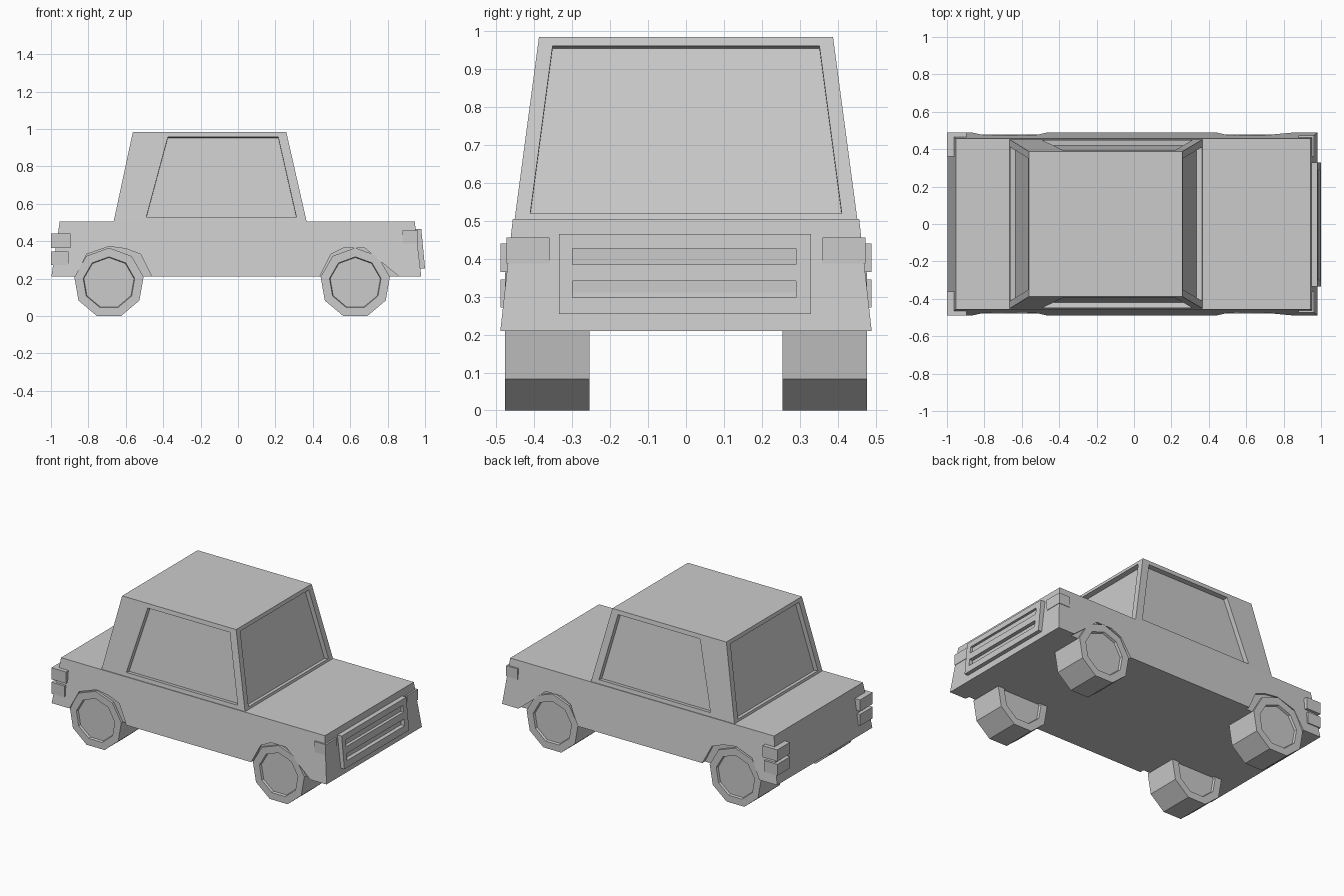
import bpy, bmesh, math
from mathutils import Vector

if "Cube" in bpy.data.objects:
    bpy.data.objects.remove(bpy.data.objects["Cube"])


def finish(bm, name):
    bmesh.ops.recalc_face_normals(bm, faces=bm.faces)
    mesh = bpy.data.meshes.new(name)
    bm.to_mesh(mesh)
    bm.free()
    ob = bpy.data.objects.new(name, mesh)
    bpy.context.collection.objects.link(ob)
    return ob


def add_prism(bm, profile, y0, y1):
    """Extrude an (x, z) profile from y0 to y1."""
    a = [bm.verts.new((x, y0, z)) for x, z in profile]
    b = [bm.verts.new((x, y1, z)) for x, z in profile]
    caps = [bm.faces.new(a), bm.faces.new(b)]
    n = len(a)
    for i in range(n):
        j = (i + 1) % n
        bm.faces.new((a[i], a[j], b[j], b[i]))
    return caps


def prism(name, profile, y0, y1):
    bm = bmesh.new()
    add_prism(bm, profile, y0, y1)
    return finish(bm, name)


def rect(x0, x1, z0, z1):
    return [(x0, z0), (x1, z0), (x1, z1), (x0, z1)]


def taper(bm, z0, w0, z1, w1):
    """Set the half width from the height."""
    for v in bm.verts:
        w = w0 + (w1 - w0) * (v.co.z - z0) / (z1 - z0)
        v.co.y = math.copysign(w, v.co.y)


def cut(target, cutter):
    cutter.hide_render = True
    cutter.hide_viewport = True
    mod = target.modifiers.new("cut", 'BOOLEAN')
    mod.operation = 'DIFFERENCE'
    mod.solver = 'EXACT'
    mod.object = cutter


# Lower body
bm = bmesh.new()
add_prism(bm, [(-0.998, 0.21), (0.98, 0.21), (0.945, 0.505), (-0.953, 0.505)], -1, 1)
taper(bm, 0.21, 0.49, 0.505, 0.457)
body = finish(bm, "body")

# Shallow wheel arch recesses
REAR, FRONT = -0.69, 0.627
arches = {
    REAR: [(-.19, .19), (-.12, .33), (0, .372), (.09, .36), (.17, .33), (.24, .19)],
    FRONT: [(-.20, .19), (-.13, .33), (-.06, .365), (.05, .365), (.15, .28), (.26, .19)],
}
bm = bmesh.new()
for cx, pts in arches.items():
    for s in (-1, 1):
        add_prism(bm, [(cx + x, z) for x, z in pts], s * 0.462, s * 0.6)
cut(body, finish(bm, "arch_cutter"))

# Cabin with recessed windows on four sides
bm = bmesh.new()
Z0, Z1 = 0.505, 0.985
add_prism(bm, [(-0.665, Z0), (0.367, Z0), (0.258, Z1), (-0.562, Z1)], -1, 1)
taper(bm, Z0, 0.452, Z1, 0.388)
bmesh.ops.recalc_face_normals(bm, faces=bm.faces)
bm.normal_update()
for f in [f for f in bm.faces if abs(f.normal.z) < 0.5]:
    n = f.normal.copy()
    p = f.calc_center_median()
    bmesh.ops.inset_individual(bm, faces=[f], thickness=0.03)
    for v in f.verts:
        top = v.co.z > 0.75
        if abs(n.y) > 0.5:      # side windows
            v.co.z = 0.957 if top else 0.53
            if v.co.x > 0:
                v.co.x = 0.215 if top else 0.312
            else:
                v.co.x = -0.375 if top else -0.49
            v.co.y = p.y - n.z * (v.co.z - p.z) / n.y
        else:                   # windscreen and rear window
            v.co.z = 0.962 if top else 0.52
            v.co.y = math.copysign(0.352 if top else 0.411, v.co.y)
            v.co.x = p.x - n.z * (v.co.z - p.z) / n.x
    bmesh.ops.inset_individual(bm, faces=[f], thickness=0.0)
    for v in f.verts:
        v.co -= n * 0.03
finish(bm, "cabin")

# Nine-sided wheels with sunken hubs
R = 0.188
CZ = R * math.cos(math.pi / 9)
ring = [(R * math.sin(k * math.tau / 9), CZ + R * math.cos(k * math.tau / 9)) for k in range(9)]
for label, cx in (("rear", REAR), ("front", FRONT)):
    for side, s in (("right", -1), ("left", 1)):
        bm = bmesh.new()
        caps = add_prism(bm, [(cx + x, z) for x, z in ring], s * 0.255, s * 0.478)
        bmesh.ops.recalc_face_normals(bm, faces=bm.faces)
        bmesh.ops.inset_individual(bm, faces=caps, thickness=0.048)
        bmesh.ops.inset_individual(bm, faces=caps, thickness=0.004, depth=-0.015)
        finish(bm, f"{label}_{side}_wheel")

# Lights wrapping the corners
for side, s in (("right", -1), ("left", 1)):
    prism(f"upper_tail_light_{side}", rect(-1.0, -0.895, 0.365, 0.44), s * 0.36, s * 0.49)
    prism(f"lower_tail_light_{side}", rect(-1.0, -0.905, 0.272, 0.346), s * 0.36, s * 0.49)
    prism(f"headlight_{side}", rect(0.88, 0.962, 0.388, 0.457), s * 0.36, s * 0.473)

# Slanted grille with two slots
grille = prism("grille", [(0.9, 0.255), (1.0, 0.255), (0.98, 0.465), (0.9, 0.465)], -0.335, 0.33)
bm = bmesh.new()
for z in (0.298, 0.385):
    add_prism(bm, rect(0.968, 1.1, z, z + 0.043), -0.3, 0.29)
cut(grille, finish(bm, "slot_cutter"))
